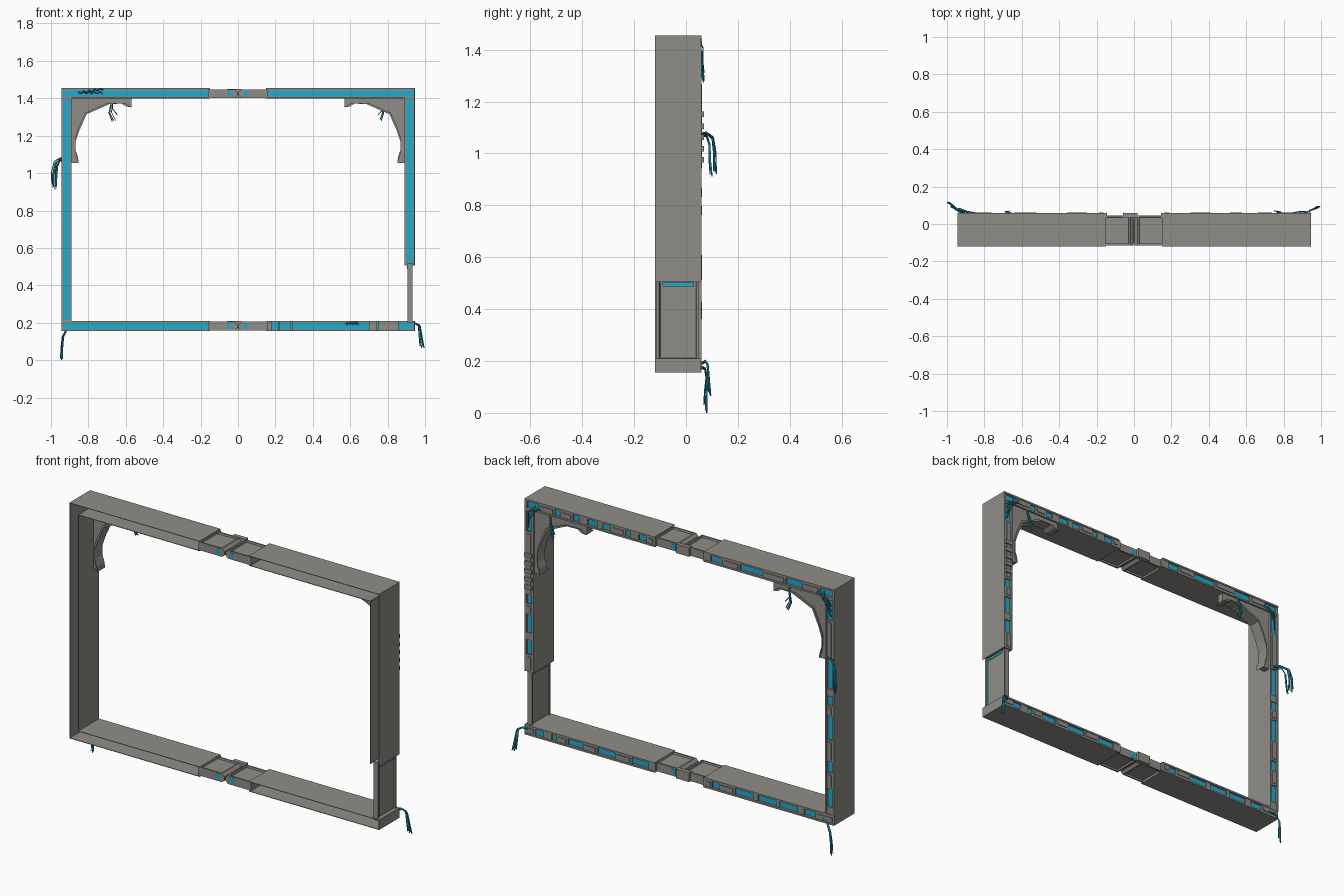
import bpy, bmesh, random
from mathutils import Vector

if "Cube" in bpy.data.objects:
    bpy.data.objects.remove(bpy.data.objects["Cube"])
random.seed(4)


def material(name, rgb):
    m = bpy.data.materials.new(name)
    m.diffuse_color = (*rgb, 1)
    m.use_nodes = True
    m.node_tree.nodes["Principled BSDF"].inputs["Base Color"].default_value = m.diffuse_color
    return m


GRAY = material("warm gray metal", (0.275, 0.268, 0.245))
TEAL = material("teal lining", (0.018, 0.40, 0.60))
CABLE = material("dark teal cable", (0.014, 0.25, 0.36))


def finish(name, bm, mat):
    bmesh.ops.recalc_face_normals(bm, faces=bm.faces)
    me = bpy.data.meshes.new(name)
    bm.to_mesh(me)
    bm.free()
    me.materials.append(mat)
    ob = bpy.data.objects.new(name, me)
    bpy.context.collection.objects.link(ob)
    return ob


def prism(bm, pts, y0, y1):
    """Extrude an x/z outline from y0 to y1."""
    a = [bm.verts.new((x, y0, z)) for x, z in pts]
    b = [bm.verts.new((x, y1, z)) for x, z in pts]
    n = len(pts)
    bm.faces.new(a)
    bm.faces.new(b[::-1])
    for i in range(n):
        bm.faces.new((a[i], b[i], b[(i + 1) % n], a[(i + 1) % n]))


def box(bm, x0, x1, y0, y1, z0, z1):
    prism(bm, [(x0, z0), (x1, z0), (x1, z1), (x0, z1)], y0, y1)


def boxes(name, mat, items):
    bm = bmesh.new()
    for it in items:
        box(bm, *it)
    return finish(name, bm, mat)


F, B, T = -0.12, 0.055, 0.003      # channel front, back, sheet thickness
XO, XI = 0.945, 0.89               # outer and inner column faces
ZB, ZBI, ZTI, ZT = 0.155, 0.21, 1.40, 1.455

# Thin outer and inner channel walls, open to the front
walls = []
for s in (-1, 1):
    lo, hi = sorted((s * 0.15, s * XO))
    il, ih = sorted((s * 0.15, s * XI))
    walls += [(lo, hi, F, B, ZT - T, ZT), (lo, hi, F, B, ZB, ZB + T),
              (il, ih, F, B, ZTI, ZTI + T)]
    bl, bh = (il, ih) if s < 0 else (lo, hi)
    walls.append((bl, bh, F, B, ZBI - T, ZBI))
walls += [(-XO, -XO + T, F, B, ZB, ZT), (-XI - T, -XI, F, B, ZBI, ZTI),
          (XO - T, XO, F, B, 0.505, ZT), (XI, XI + T, F, B, 0.505, ZTI),
          (XO - T, XO, F, B, ZB, ZBI)]
boxes("channel_walls", GRAY, walls)


# Back frames with windows, over a teal lining
def back_frame(name, horizontal, u0, u1, v0, v1, windows):
    def put(a, b, c, d, ya, yb):
        return (a, b, ya, yb, c, d) if horizontal else (c, d, ya, yb, a, b)
    r = 0.0095
    gray = [put(u0, u1, v0, v0 + r, 0.042, 0.06), put(u0, u1, v1 - r, v1, 0.042, 0.06)]
    edge = u0
    for a, b in sorted(windows) + [(u1, u1)]:
        if a > edge:
            gray.append(put(edge, a, v0 + r, v1 - r, 0.05, 0.057))
            if a - edge > 0.05:          # raised cover on each closed stretch
                gray.append(put(edge + 0.012, a - 0.012, v0 + 0.016, v1 - 0.016, 0.057, 0.061))
        edge = b
    boxes(name + "_back_frame", GRAY, gray)
    boxes(name + "_lining", TEAL, [put(u0 + 0.008, u1 - 0.004, v0 + r, v1 - r, 0.044, 0.047)])


back_frame("top_right", True, 0.15, XO, ZTI, ZT,
           [(0.2, 0.25), (0.3, 0.33), (0.42, 0.47), (0.5, 0.56), (0.61, 0.65), (0.73, 0.76), (0.86, 0.93)])
back_frame("top_left", True, -XO, -0.15, ZTI, ZT,
           [(-0.93, -0.86), (-0.75, -0.65), (-0.51, -0.37), (-0.26, -0.19)])
back_frame("bottom_right", True, 0.15, XO, ZB, ZBI,
           [(0.19, 0.29), (0.39, 0.5), (0.59, 0.68), (0.75, 0.78), (0.83, 0.88)])
back_frame("bottom_left", True, -XO, -0.15, ZB, ZBI,
           [(-0.83, -0.76), (-0.72, -0.61), (-0.59, -0.48), (-0.45, -0.34), (-0.24, -0.2)])
back_frame("left_column", False, ZBI, ZTI, -XO, -XI,
           [(0.25, 0.35), (0.44, 0.5), (0.62, 0.75), (0.81, 0.86), (0.9, 1.06), (1.28, 1.39)])
back_frame("right_column", False, 0.505, ZTI, XI, XO,
           [(0.6, 0.68), (0.72, 0.82), (0.88, 0.93), (1.28, 1.39)])

# Ribs on the back of the right column
boxes("column_ribs", GRAY, [(XI + 0.006, XO - 0.006, 0.05, 0.069, z, z + 0.021)
                            for z in (0.965, 1.008, 1.052, 1.095, 1.14)])
# Blocks inside the bottom right channel, seen from the front
boxes("channel_blocks", GRAY, [(a, b, 0.02, 0.044, ZB + T, ZBI - T) for a, b in
      ((0.15, 0.178), (0.213, 0.223), (0.282, 0.294), (0.7, 0.742), (0.75, 0.857))])

# Sliding panel under the right column, recessed on both sides
bm = bmesh.new()
box(bm, 0.905, 0.932, -0.113, 0.05, 0.2, 0.52)
bmesh.ops.recalc_face_normals(bm, faces=bm.faces)
side = [f for f in bm.faces if abs(f.normal.x) > 0.9]
bmesh.ops.inset_individual(bm, faces=side, thickness=0.014, depth=0)
bmesh.ops.inset_individual(bm, faces=side, thickness=0.003, depth=-0.006)
finish("sliding_panel", bm, GRAY)
boxes("sliding_panel_strip", TEAL, [(0.9315, 0.934, -0.09, 0.03, 0.488, 0.502),
                                    (0.925, 0.933, -0.0985, -0.0965, 0.22, 0.5),
                                    (0.903, 0.9055, -0.09, 0.03, 0.488, 0.502)])

# Middle connectors: two chamfered halves that meet at a narrow waist
for name, z0, z1 in (("top", ZTI + 0.002, ZT - 0.008), ("bottom", ZB + 0.004, ZBI - 0.004)):
    bm = bmesh.new()
    for s in (-1, 1):
        prism(bm, [(s * x, z) for x, z in ((0.16, z0), (0.018, z0), (0.004, z0 + 0.014),
              (0.004, z1 - 0.014), (0.018, z1), (0.16, z1))], -0.114, 0.045)
    bmesh.ops.recalc_face_normals(bm, faces=bm.faces)
    flat = [f for f in bm.faces if abs(f.normal.z) > 0.9]
    bmesh.ops.inset_individual(bm, faces=flat, thickness=0.012, depth=0)
    bmesh.ops.inset_individual(bm, faces=flat, thickness=0.003, depth=-0.009)
    box(bm, -0.01, 0.01, -0.105, 0.03, z0 + 0.015, z1 - 0.015)      # hinge pin
    box(bm, -0.06, 0.02, 0.035, 0.059, z0, z1 + 0.004)              # latch block
    for s in (-1, 1):                                               # end collars
        box(bm, s * 0.15 - 0.006, s * 0.15 + 0.006, 0.03, 0.059, z0, z1)
    finish(name + "_connector", bm, GRAY)
    boxes(name + "_connector_lights", TEAL,
          [(s * 0.043 - 0.013, s * 0.043 + 0.013, y - 0.001, y + 0.001, z0 + 0.008, z1 - 0.008)
           for s in (-1, 1) for y in (-0.1145, 0.0455)])

# Corner brackets: web plate with a wider flange along the inner curve
curve = [(0.57, 1.352), (0.60, 1.372), (0.685, 1.370), (0.81, 1.315),
         (0.85, 1.225), (0.868, 1.17), (0.868, 1.10), (0.852, 1.055)]
for s, side_name in ((-1, "left"), (1, "right")):
    bm = bmesh.new()
    prism(bm, [(s * x, z) for x, z in curve + [(XI, 1.055), (XI, 1.40), (0.57, 1.40)]], 0.012, 0.05)
    outer = [(x + (XI - x) * 0.09, z + (1.40 - z) * 0.09) for x, z in curve]
    for i in range(len(curve) - 1):
        prism(bm, [(s * x, z) for x, z in (curve[i], curve[i + 1], outer[i + 1], outer[i])],
              -0.01, 0.058)
    finish(side_name + "_corner_bracket", bm, GRAY)


# Loose cables
def cables(name, path, count, spread, mat=CABLE, radius=0.0028):
    cu = bpy.data.curves.new(name, "CURVE")
    cu.dimensions = "3D"
    cu.bevel_depth = radius
    cu.bevel_resolution = 0
    cu.use_fill_caps = True
    cu.materials.append(mat)
    for k in range(count):
        sp = cu.splines.new("POLY")
        sp.points.add(len(path) - 1)
        step = Vector((random.uniform(-1, 0.4) * (1 if path[-1][0] > 0 else -1),
                       random.uniform(-0.6, 0.1), random.uniform(0, 1.6))) * spread
        for i, p in enumerate(path):
            t = i / (len(path) - 1) if k else 0
            sp.points[i].co = (*(Vector(p) + step * t), 1)
    bpy.context.collection.objects.link(bpy.data.objects.new(name, cu))


hang = [("left_cables", [(-0.9, 0.055, 1.07), (-0.95, 0.08, 1.075), (-0.98, 0.106, 1.05),
                         (-0.992, 0.115, 0.99), (-0.993, 0.117, 0.92)], 3, 0.02),
        ("left_cables_inner", [(-0.92, 0.055, 1.065), (-0.955, 0.08, 1.065), (-0.97, 0.092, 1.03),
                               (-0.975, 0.095, 0.96), (-0.978, 0.1, 0.912)], 2, 0.015),
        ("bottom_left_cables", [(-0.87, 0.055, 0.175), (-0.915, 0.075, 0.165), (-0.938, 0.083, 0.12),
                                (-0.943, 0.08, 0.06), (-0.945, 0.08, 0.0)], 3, 0.02),
        ("bottom_right_cables", [(0.92, 0.055, 0.185), (0.95, 0.075, 0.195), (0.975, 0.085, 0.18),
                                 (0.985, 0.09, 0.12), (0.995, 0.095, 0.065)], 4, 0.024),
        ("bracket_cables_left", [(-0.67, 0.055, 1.405), (-0.68, 0.063, 1.37), (-0.69, 0.066, 1.32),
                                 (-0.672, 0.068, 1.275)], 3, 0.03),
        ("bracket_cables_right", [(0.79, 0.055, 1.405), (0.785, 0.063, 1.36), (0.775, 0.066, 1.31),
                                  (0.765, 0.068, 1.28)], 3, 0.025)]
for name, path, n, spread in hang:
    cables(name, path, n, spread)
    cables(name + "_bright", [(x * 0.994, y, z + 0.006) for x, y, z in path], 2, spread * 0.6, TEAL)

# Cables across the top corners and tangles inside the channels
for s, nm in ((-1, "left"), (1, "right")):
    for k in range(3):
        d = 0.03 * k
        cables(f"{nm}_corner_cable_{k}", [(s * 0.925, 0.055, 1.30 + d), (s * 0.912, 0.066, 1.35 + d * 0.8),
               (s * (0.875 + d * 0.3), 0.066, 1.405), (s * (0.82 + d), 0.055, 1.43)], 1, 0, TEAL if k == 1 else CABLE)
for nm, cx, cz, w in (("top_left", -0.79, 1.43, 0.065), ("bottom_right", 0.61, 0.195, 0.035)):
    cables(nm + "_tangle", [(cx + (i / 4.5 - 1) * w, 0.035, cz + 0.005 * (-1) ** i)
                            for i in range(10)], 2, 0.012)
